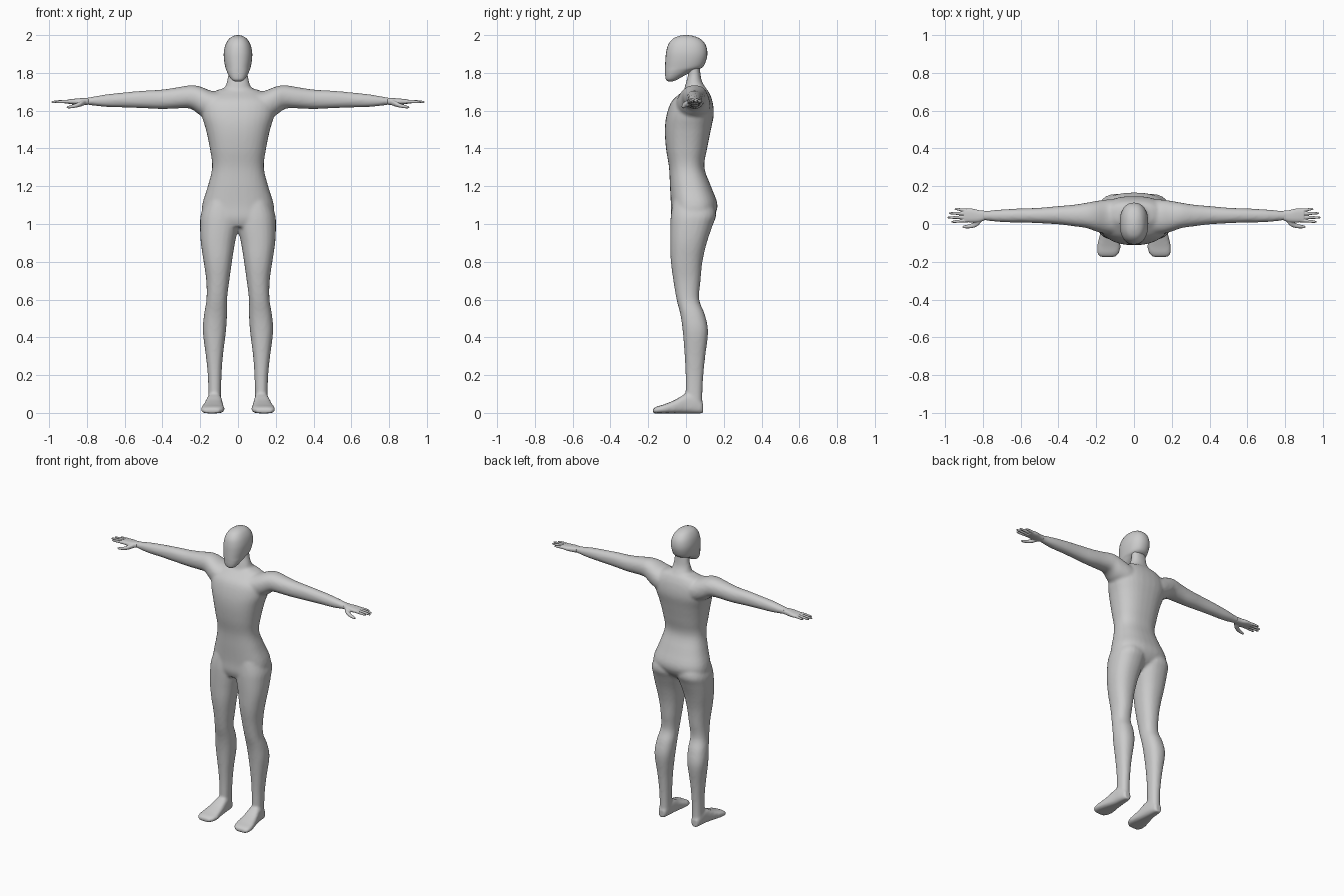
import bpy, bmesh, math
from mathutils import Vector

skin = bpy.data.materials.new("skin grey")
skin.diffuse_color = (0.6, 0.6, 0.6, 1)


def spline(rows, steps=4):
    """Smoothly interpolate cross-sections."""
    rows = [Vector(r) for r in rows]
    out = []
    for i in range(len(rows) - 1):
        p0, p1 = rows[max(i - 1, 0)], rows[i]
        p2, p3 = rows[i + 1], rows[min(i + 2, len(rows) - 1)]
        for s in range(steps):
            t = s / steps
            out.append(p1 + (p2 - p0) * (0.5 * t)
                       + (2 * p0 - 5 * p1 + 4 * p2 - p3) * (0.5 * t * t)
                       + (3 * p1 - p0 - 3 * p2 + p3) * (0.5 * t ** 3))
    return out + [rows[-1]]


def loft(bm, axis, rows, power=2.2, sides=24, mirror=False):
    """Rows are (position on axis, low/high of one other axis, low/high of the last)."""
    a, b = [i for i in range(3) if i != axis]
    for sx in ((1, -1) if mirror else (1,)):
        rings = []
        for pos, a0, a1, b0, b1 in spline(rows):
            ring = []
            for k in range(sides):
                t = 2 * math.pi * k / sides
                c, s = math.cos(t), math.sin(t)
                co = [0, 0, 0]
                co[axis] = pos
                co[a] = (a0 + a1) / 2 + (a1 - a0) / 2 * math.copysign(abs(c) ** (2 / power), c)
                co[b] = (b0 + b1) / 2 + (b1 - b0) / 2 * math.copysign(abs(s) ** (2 / power), s)
                co[0] *= sx
                ring.append(bm.verts.new(co))
            rings.append(ring)
        for r, q in zip(rings, rings[1:]):
            for k in range(sides):
                n = (k + 1) % sides
                bm.faces.new((r[k], r[n], q[n], q[k]))
        bm.faces.new(rings[0])
        bm.faces.new(rings[-1])


def sym(rows):
    """Centred sections: (z, half width, y front, y back)."""
    return [(z, -w, w, y0, y1) for z, w, y0, y1 in rows]


def finish(name, bm, voxel=None, smooth=0):
    bmesh.ops.recalc_face_normals(bm, faces=bm.faces)
    for f in bm.faces:
        f.smooth = True
    me = bpy.data.meshes.new(name)
    bm.to_mesh(me)
    bm.free()
    me.materials.append(skin)
    ob = bpy.data.objects.new(name, me)
    bpy.context.collection.objects.link(ob)
    if voxel:
        # fuse the overlapping forms into one skin
        m = ob.modifiers.new("fuse", 'REMESH')
        m.mode = 'VOXEL'
        m.voxel_size = voxel
        m.use_smooth_shade = True
        s = ob.modifiers.new("soften", 'SMOOTH')
        s.factor = 0.5
        s.iterations = smooth
    return ob


# Body: torso, neck, arms, legs and feet fused together
bm = bmesh.new()
loft(bm, 2, sym([  # torso
    (0.985, .11, -.065, .08), (1.03, .18, -.08, .14), (1.10, .19, -.08, .167),
    (1.20, .16, -.085, .132), (1.30, .137, -.09, .097), (1.40, .149, -.106, .112),
    (1.50, .17, -.112, .132), (1.58, .193, -.102, .147), (1.65, .19, -.075, .14),
    (1.70, .13, -.02, .12), (1.72, .07, 0, .10)]), 2.4, 32)
loft(bm, 2, sym([  # neck
    (1.64, .08, -.05, .135), (1.70, .076, -.015, .117), (1.75, .06, 0, .087),
    (1.80, .051, .012, .076), (1.87, .05, .01, .07)]))
loft(bm, 0, [  # arms
    (.08, -.06, .13, 1.54, 1.70), (.14, -.055, .13, 1.55, 1.705), (.20, -.04, .122, 1.575, 1.728),
    (.25, -.022, .113, 1.61, 1.735), (.32, -.012, .102, 1.612, 1.724),
    (.40, -.002, .095, 1.609, 1.712), (.50, .004, .086, 1.613, 1.706),
    (.60, .008, .082, 1.617, 1.697), (.70, .01, .077, 1.62, 1.686),
    (.78, .018, .07, 1.629, 1.672), (.81, .02, .07, 1.632, 1.668)], mirror=True)
loft(bm, 2, [  # legs
    (.02, .09, .158, 0, .088), (.10, .09, .157, -.002, .087), (.20, .087, .16, -.002, .092),
    (.30, .08, .17, -.007, .102), (.43, .064, .186, -.017, .117),
    (.52, .058, .18, -.03, .10), (.60, .058, .167, -.05, .07),
    (.70, .046, .168, -.067, .077), (.80, .032, .182, -.08, .087),
    (.90, .016, .197, -.083, .11), (.99, -.004, .201, -.083, .14),
    (1.05, -.01, .197, -.08, .16), (1.12, 0, .17, -.07, .14)], 2.3, mirror=True)
loft(bm, 1, [  # feet
    (.09, .10, .15, -.003, .05), (.05, .09, .16, -.003, .09), (0, .084, .167, -.003, .10),
    (-.06, .078, .182, -.003, .068), (-.12, .071, .196, -.003, .044),
    (-.155, .08, .195, -.003, .034), (-.175, .10, .18, -.003, .022)], 3, mirror=True)
finish("body", bm, 0.009, 5)

# Head: smooth faceless form with a raised jaw line
bm = bmesh.new()
loft(bm, 2, sym([
    (1.755, .018, -.095, -.07), (1.765, .034, -.106, -.045), (1.785, .048, -.110, -.01),
    (1.81, .06, -.111, .04), (1.83, .067, -.111, .088), (1.87, .074, -.109, .108),
    (1.91, .075, -.105, .113), (1.95, .066, -.094, .103), (1.98, .048, -.07, .076),
    (1.995, .026, -.038, .04), (2.0, .006, -.01, .01)]), 2.3, 32)
finish("head", bm)

# Hands: palm, four fingers and a thumb
bm = bmesh.new()
loft(bm, 0, [
    (.79, .02, .07, 1.632, 1.668), (.82, .01, .073, 1.63, 1.667),
    (.86, .008, .082, 1.632, 1.664), (.90, .012, .08, 1.637, 1.66)], 2.5, mirror=True)
for y, spread, tip in ((.018, -.006, .968), (.036, -.002, .988), (.054, .003, .98), (.071, .008, .95)):
    loft(bm, 0, [
        (.87, y - .009, y + .009, 1.638, 1.658),
        ((.87 + tip) / 2, y + spread / 2 - .008, y + spread / 2 + .008, 1.639, 1.657),
        (tip - .01, y + spread - .006, y + spread + .006, 1.64, 1.653),
        (tip, y + spread - .003, y + spread + .003, 1.643, 1.65)], sides=12, mirror=True)
loft(bm, 0, [
    (.805, .015, .045, 1.633, 1.66), (.83, -.012, .025, 1.623, 1.652),
    (.86, -.022, .003, 1.616, 1.638), (.895, -.023, -.006, 1.612, 1.627),
    (.908, -.018, -.011, 1.615, 1.622)], sides=12, mirror=True)
finish("hands", bm, 0.0035, 2)
